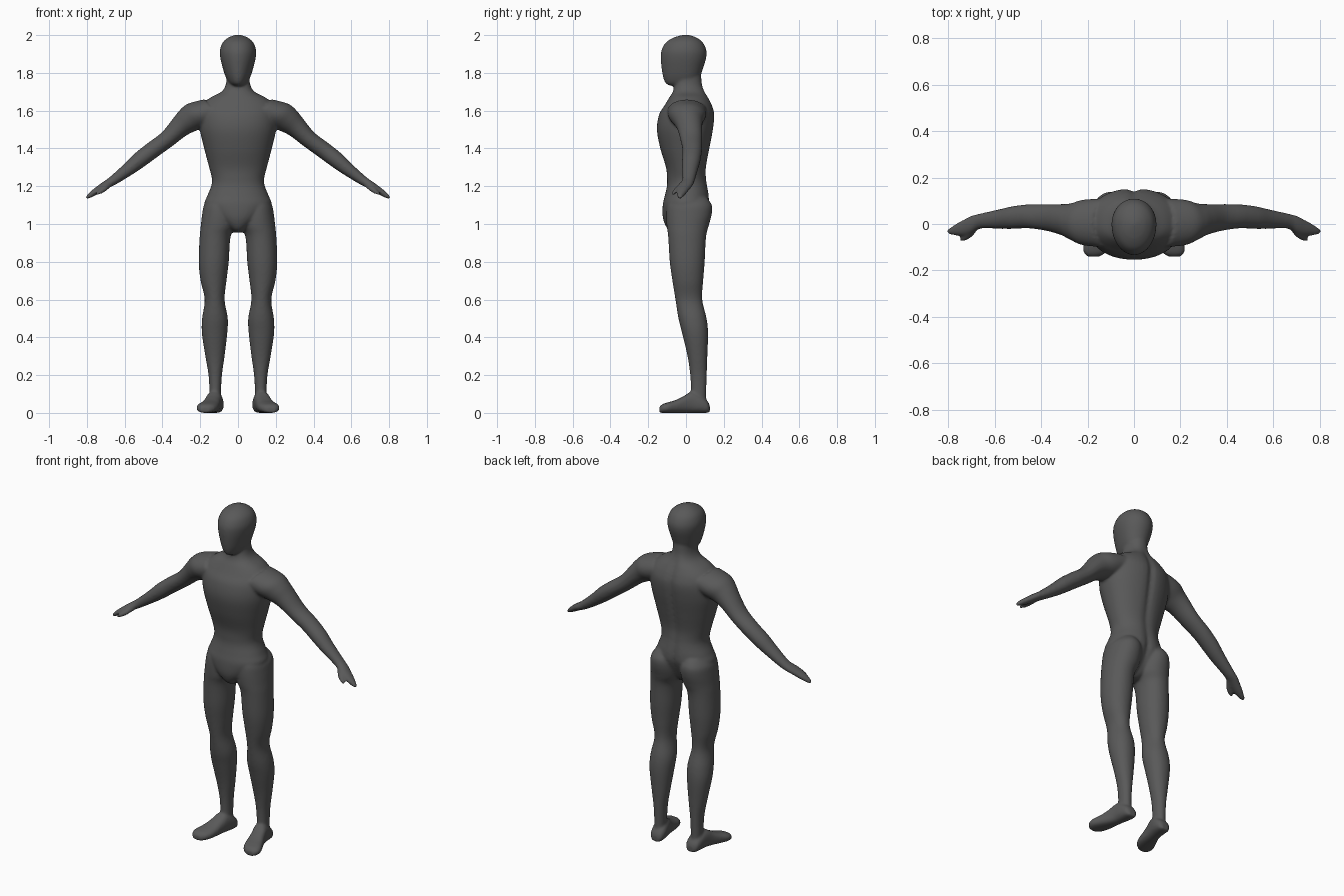
import bpy, bmesh, math
from mathutils import Vector

X, Y, Z = Vector((1, 0, 0)), Vector((0, 1, 0)), Vector((0, 0, 1))
bm = bmesh.new()


def smooth_rows(rows, steps=5):
    """Catmull-Rom interpolation through rows of numbers."""
    out = []
    for i in range(len(rows) - 1):
        a, b, c, d = (rows[max(0, min(len(rows) - 1, i + k))] for k in (-1, 0, 1, 2))
        for s in range(steps):
            t = s / steps
            out.append([0.5 * (2 * q + (r - p) * t + (2 * p - 5 * q + 4 * r - w) * t * t
                               + (3 * q - p - 3 * r + w) * t ** 3)
                        for p, q, r, w in zip(a, b, c, d)])
    return out + [list(rows[-1])]


def ring(centre, u, v, ru, front, back, power=2.0, groove=0.0, n=48):
    """Oval section: half width ru along u, -front and +back along v, optional groove in the back."""
    pts = []
    for k in range(n):
        t = 2 * math.pi * k / n
        c, s = math.cos(t), math.sin(t)
        a = math.copysign(abs(c) ** (2 / power), c) * ru
        b = math.copysign(abs(s) ** (2 / power), s) * (back if s > 0 else front)
        if s > 0:
            b -= groove * math.exp(-(a / 0.022) ** 2)
        pts.append(centre + u * a + v * b)
    return pts


def skin(rings, side=1):
    """Closed skin over rings, mirrored in x when side is -1."""
    vs = [[bm.verts.new((p.x * side, p.y, p.z)) for p in r] for r in rings]
    n = len(vs[0])
    for r0, r1 in zip(vs, vs[1:]):
        for k in range(n):
            bm.faces.new((r0[k], r0[(k + 1) % n], r1[(k + 1) % n], r1[k]))
    bm.faces.new(vs[0][::-1])
    bm.faces.new(vs[-1])


# torso and neck: z, half width, front y, back y, spine groove
torso = [(0.955, .025, -.06, .02, 0), (0.975, .05, -.098, .05, 0), (1.03, .12, -.122, .09, .01),
         (1.10, .176, -.123, .122, .014), (1.15, .162, -.112, .124, .012), (1.20, .142, -.101, .116, .01),
         (1.24, .138, -.1, .11, .009), (1.30, .153, -.106, .109, .01), (1.40, .179, -.136, .127, .012),
         (1.50, .202, -.154, .146, .014), (1.58, .205, -.142, .153, .014), (1.63, .19, -.112, .14, .012),
         (1.67, .145, -.088, .12, .01), (1.70, .088, -.07, .103, .007), (1.74, .064, -.06, .086, .002),
         (1.80, .06, -.05, .08, 0)]
skin([ring(Z * z, X, Y, w, -f, b, 2.15, g) for z, w, f, b, g in smooth_rows(torso)])

# head: z, half width, front y, back y
head = [(1.732, .03, -.085, .03), (1.745, .048, -.108, .05), (1.78, .066, -.122, .074), (1.83, .082, -.130, .092),
        (1.88, .094, -.134, .107), (1.92, .096, -.13, .108), (1.96, .082, -.108, .09),
        (1.985, .055, -.07, .06), (1.997, .028, -.034, .03), (2.002, .008, -.01, .01)]
skin([ring(Z * z, X, Y, w, -f, b) for z, w, f, b in smooth_rows(head)])

# leg: z, inner x, outer x, front y, back y
leg = [(1.14, .04, .15, -.08, .11), (1.10, .015, .18, -.1, .137), (1.05, .008, .19, -.105, .136),
       (0.99, .014, .197, -.102, .12), (0.93, .04, .203, -.094, .106), (0.80, .049, .208, -.086, .099),
       (0.70, .061, .198, -.072, .091), (0.60, .071, .176, -.056, .086), (0.50, .054, .19, -.04, .109),
       (0.42, .057, .191, -.02, .117), (0.30, .071, .173, .008, .113), (0.20, .085, .156, .022, .11),
       (0.10, .09, .151, .026, .107), (0.03, .09, .15, .02, .108)]
# foot: x, y, half width, height
foot = [(.116, .126, .022, .04), (.117, .112, .038, .065), (.12, .075, .044, .095), (.127, .03, .043, .112),
        (.137, -.01, .045, .09), (.15, -.055, .052, .068), (.163, -.095, .056, .056), (.17, -.125, .046, .046),
        (.174, -.141, .025, .032)]
# arm and mitten hand: x, z, half thickness, front y, back y
arm = [(.13, 1.60, .078, -.10, .11), (.215, 1.575, .08, -.092, .105), (.265, 1.548, .07, -.07, .09),
       (.31, 1.512, .057, -.048, .086), (.375, 1.449, .046, -.03, .086), (.452, 1.392, .045, -.019, .085),
       (.52, 1.34, .043, -.021, .077), (.577, 1.293, .036, -.021, .064), (.66, 1.231, .026, -.02, .046),
       (.70, 1.207, .022, -.04, .036), (.735, 1.184, .02, -.05, .018), (.765, 1.164, .017, -.05, .002),
       (.79, 1.147, .012, -.047, -.014), (.803, 1.137, .006, -.04, -.022)]
# thumb: x, y, z, radius
thumb = [(.675, -.005, 1.215, .016), (.70, -.038, 1.192, .016), (.725, -.058, 1.173, .013), (.75, -.07, 1.156, .007)]

across = Vector((.63, 0, .77))
for side in (1, -1):
    skin([ring(Vector(((i + o) / 2, (f + b) / 2, z)), X, Y, (o - i) / 2, (b - f) / 2, (b - f) / 2, 2.1)
          for z, i, o, f, b in smooth_rows(leg)], side)
    skin([ring(Vector((x, y, h / 2)), X, Z, w, h / 2, h / 2, 2.5) for x, y, w, h in smooth_rows(foot)], side)
    skin([ring(Vector((x, (f + b) / 2, z)), Y, across, (b - f) / 2, r, r)
          for x, z, r, f, b in smooth_rows(arm)], side)
    skin([ring(Vector((x, y, z)), Y, across, r, r, r, n=16) for x, y, z, r in smooth_rows(thumb)], side)

bmesh.ops.recalc_face_normals(bm, faces=bm.faces[:])
mesh = bpy.data.meshes.new("body")
bm.to_mesh(mesh)
bm.free()
body = bpy.data.objects.new("body", mesh)
bpy.context.collection.objects.link(body)

grey = bpy.data.materials.new("dark grey")
grey.diffuse_color = (0.1, 0.1, 0.1, 1)
mesh.materials.append(grey)

# fuse the parts into one continuous smooth skin
fuse = body.modifiers.new("fuse", 'REMESH')
fuse.mode = 'VOXEL'
fuse.voxel_size = 0.007
fuse.use_smooth_shade = True
relax = body.modifiers.new("relax", 'SMOOTH')
relax.factor = 0.5
relax.iterations = 8
